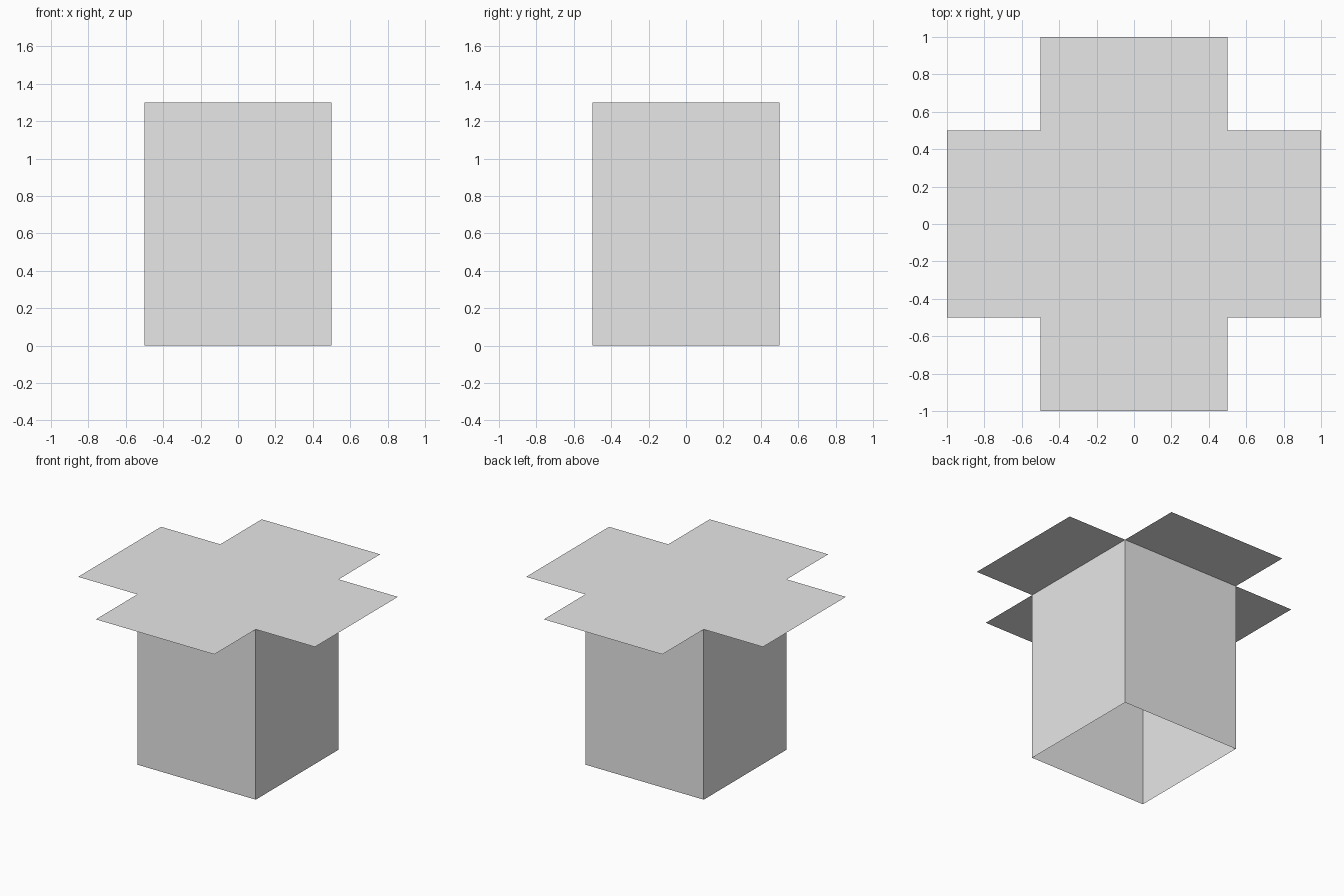
import bpy
from math import radians
from mathutils import Matrix

cube = bpy.data.objects.get("Cube")
if cube:
    bpy.data.objects.remove(cube, do_unlink=True)

HALF = 0.5      # half the box width
HEIGHT = 1.3    # height of the walls
FLAP = 0.5      # length of each flap

grey = bpy.data.materials.new("plain_grey")
grey.use_nodes = True
grey.diffuse_color = (0.8, 0.8, 0.8, 1)
grey.node_tree.nodes["Principled BSDF"].inputs["Base Color"].default_value = (0.8, 0.8, 0.8, 1)


def panel(name, corners, turn=0):
    """Single thin sheet, turned about the vertical axis."""
    mesh = bpy.data.meshes.new(name)
    mesh.from_pydata(corners, [], [range(len(corners))])
    mesh.transform(Matrix.Rotation(radians(turn), 4, "Z"))
    mesh.materials.append(grey)
    obj = bpy.data.objects.new(name, mesh)
    bpy.context.collection.objects.link(obj)


# Closed top, flush with the flaps; the bottom stays open
panel("top_panel", [(-HALF, -HALF, HEIGHT), (HALF, -HALF, HEIGHT),
                    (HALF, HALF, HEIGHT), (-HALF, HALF, HEIGHT)])

# One wall and one level flap on each side
for i, side in enumerate(("front", "left", "back", "right")):
    panel(side + "_wall", [(-HALF, -HALF, 0), (HALF, -HALF, 0),
                           (HALF, -HALF, HEIGHT), (-HALF, -HALF, HEIGHT)], i * 90)
    outer = -HALF - FLAP
    panel(side + "_flap", [(-HALF, outer, HEIGHT), (HALF, outer, HEIGHT),
                           (HALF, -HALF, HEIGHT), (-HALF, -HALF, HEIGHT)], i * 90)
